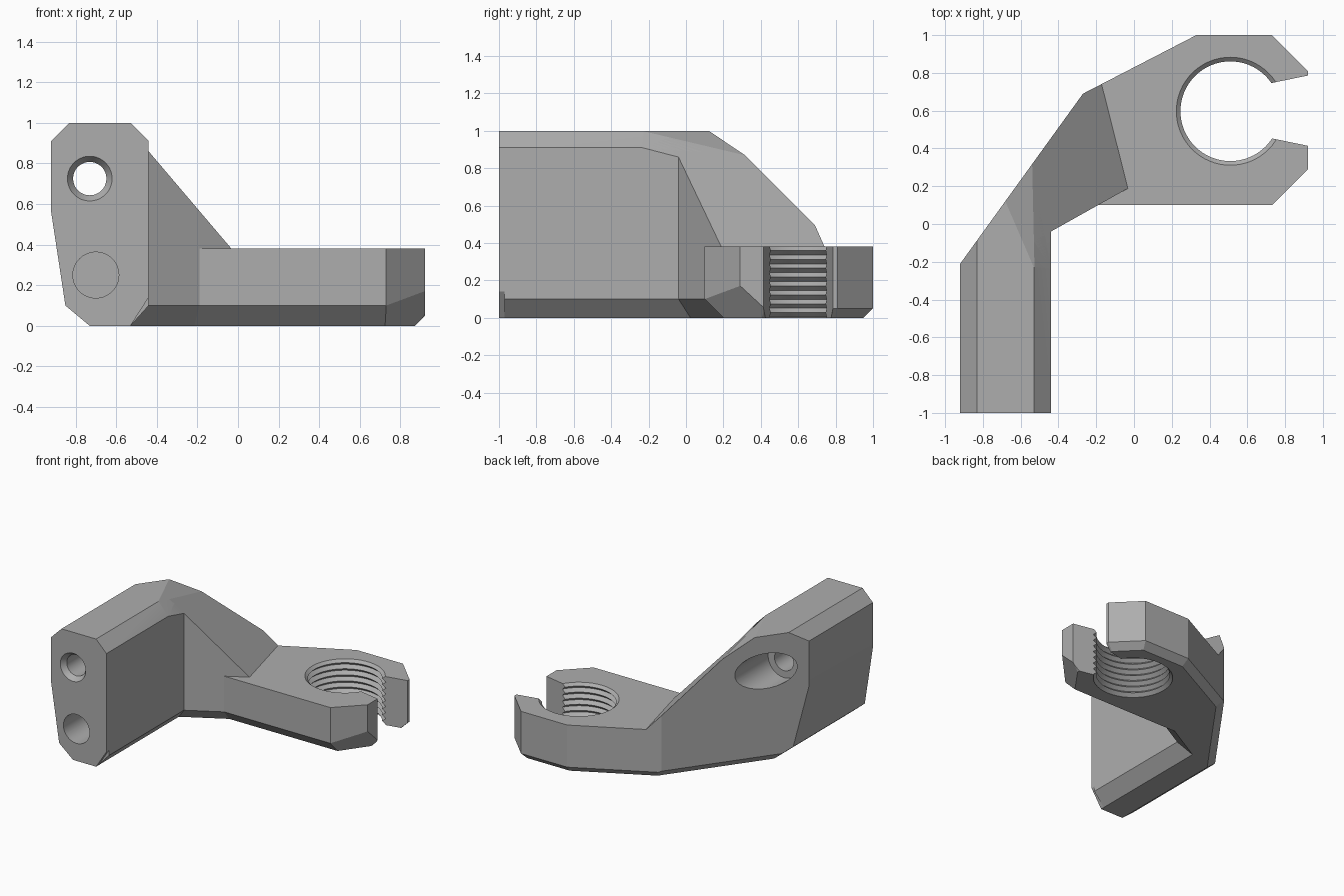
import bpy, bmesh, math
from mathutils import Vector

cube = bpy.data.objects.get("Cube")
if cube:
    bpy.data.objects.remove(cube, do_unlink=True)

grey = bpy.data.materials.new("mid grey")
grey.use_nodes = True
grey.diffuse_color = (0.42, 0.42, 0.42, 1)
grey.node_tree.nodes["Principled BSDF"].inputs["Base Color"].default_value = grey.diffuse_color


def finish(name, bm):
    bmesh.ops.recalc_face_normals(bm, faces=bm.faces)
    mesh = bpy.data.meshes.new(name)
    bm.to_mesh(mesh)
    bm.free()
    mesh.materials.append(grey)
    obj = bpy.data.objects.new(name, mesh)
    bpy.context.collection.objects.link(obj)
    return obj


def wall(p, q):
    """Upright plane through two plan points, outside on the right."""
    return (p[0], p[1], 0), (q[1] - p[1], p[0] - q[0], 0)


def bevel_below(p, q, h):
    """45 degree plane trimming the bottom edge of a wall."""
    n = Vector((q[1] - p[1], p[0] - q[0], 0)).normalized()
    return (p[0], p[1], h), (n.x, n.y, -1)


def prism(name, outline, low, high, axis="z", planes=()):
    """Convex prism along z or y, trimmed by planes."""
    bm = bmesh.new()
    for a, b in outline:
        for t in (low, high):
            bm.verts.new((a, b, t) if axis == "z" else (a, t, b))
    bmesh.ops.convex_hull(bm, input=bm.verts)
    for co, no in planes:
        bmesh.ops.bisect_plane(bm, geom=bm.verts[:] + bm.edges[:] + bm.faces[:],
                               plane_co=co, plane_no=no, clear_outer=True)
        bmesh.ops.holes_fill(bm, edges=[e for e in bm.edges if e.is_boundary])
    bmesh.ops.dissolve_limit(bm, angle_limit=0.01, verts=bm.verts, edges=bm.edges)
    return finish(name, bm)


def lathe(name, profile, centre, axis, sides=64):
    """Closed turned solid from (radius, height) points."""
    bm = bmesh.new()
    rings = []
    for r, h in profile:
        ring = []
        for k in range(sides):
            t = math.tau * k / sides
            a, b = centre[0] + r * math.cos(t), centre[1] + r * math.sin(t)
            ring.append(bm.verts.new((a, b, h) if axis == "z" else (a, h, b)))
        rings.append(ring)
    for lo, hi in zip(rings, rings[1:]):
        for k in range(sides):
            j = (k + 1) % sides
            bm.faces.new((lo[k], lo[j], hi[j], hi[k]))
    bm.faces.new(rings[0])
    bm.faces.new(rings[-1])
    return finish(name, bm)


def combine(body, other, operation):
    mod = body.modifiers.new(operation, "BOOLEAN")
    mod.operation = operation
    mod.solver = "EXACT"
    mod.object = other
    bpy.context.view_layer.objects.active = body
    bpy.ops.object.modifier_apply(modifier=mod.name)
    bpy.data.objects.remove(other, do_unlink=True)


# Planes shared by the parts: rear walls, their bottom bevels, sloping top
arm_corner, bend, rear_left, rear_right = (-0.92, -0.21), (-0.27, 0.69), (0.33, 1), (0.73, 1)
rear = [wall(bend, arm_corner), wall(rear_left, bend),
        bevel_below(bend, arm_corner, 0.06), bevel_below(rear_left, bend, 0.05)]
ramp = [((-0.01, 0.1, 0.38), (1.03, 0.26, 1)),
        ((-0.53, -0.23, 1), (0.58, 0.25, 1))]

# Mounting arm
arm_profile = [(-0.83, 1), (-0.53, 1), (-0.44, 0.91), (-0.44, 0.1), (-0.53, 0),
               (-0.73, 0), (-0.85, 0.1), (-0.92, 0.56), (-0.92, 0.91)]
body = prism("bracket_body", arm_profile, -1, 0.6, "y", rear + ramp)

# Sloping elbow
inner_a, inner_b = (-0.44, -0.04), (-0.19, 0.1)
elbow = prism("elbow", [(-0.6, -0.5), (0.15, -0.5), (0.15, 1), (-0.6, 1)], 0, 1, "z",
              rear + ramp + [wall(inner_a, inner_b), bevel_below(inner_a, inner_b, 0.1)])
combine(body, elbow, "UNION")

# Clamp block
clamp_plan = [(-0.25, 0.1), (0.73, 0.1), (0.92, 0.29), (0.92, 0.81), rear_right, rear_left, bend]
clamp = prism("clamp", clamp_plan, 0, 0.38, "z", rear + [
    bevel_below((0, 0.1), (0.73, 0.1), 0.1),
    ((0.73, 0.1, 0.1), (0.032, -0.0228, -0.0247)),
    bevel_below((0.92, 0.29), (0.92, 0.81), 0.05),
    bevel_below((0.92, 0.81), rear_right, 0.05),
    bevel_below(rear_right, rear_left, 0.05)])
combine(body, clamp, "UNION")

# Threaded opening and its flared slot
pitch = 0.0475
thread = [(0.29 if i % 2 else 0.264, -0.02 + i * pitch / 2) for i in range(19)]
combine(body, lathe("thread_cutter", thread, (0.51, 0.597), "z"), "DIFFERENCE")
slot = [(0.6, 0.48), (0.87, 0.48), (0.94, 0.41), (0.94, 0.79), (0.87, 0.72), (0.6, 0.72)]
combine(body, prism("slot_cutter", slot, -0.1, 0.5), "DIFFERENCE")

# Stepped screw hole, blind round pocket and small front relief
screw = [(0.11, -1.1), (0.11, -1), (0.082, -0.96), (0.082, -0.17), (0.137, -0.17), (0.137, 0.6)]
combine(body, lathe("screw_cutter", screw, (-0.73, 0.725), "y"), "DIFFERENCE")
pocket = [(0.113, -1.1), (0.113, -0.5)]
combine(body, lathe("pocket_cutter", pocket, (-0.7, 0.25), "y"), "DIFFERENCE")
relief = [(-0.53, 0), (-0.42, 0.171), (-0.42, -0.05), (-0.53, -0.05)]
combine(body, prism("relief_cutter", relief, -1.1, -0.97, "y"), "DIFFERENCE")

# Smooth bores, crisp flats
body.select_set(True)
bpy.context.view_layer.objects.active = body
bpy.ops.object.shade_smooth_by_angle(angle=math.radians(15))
